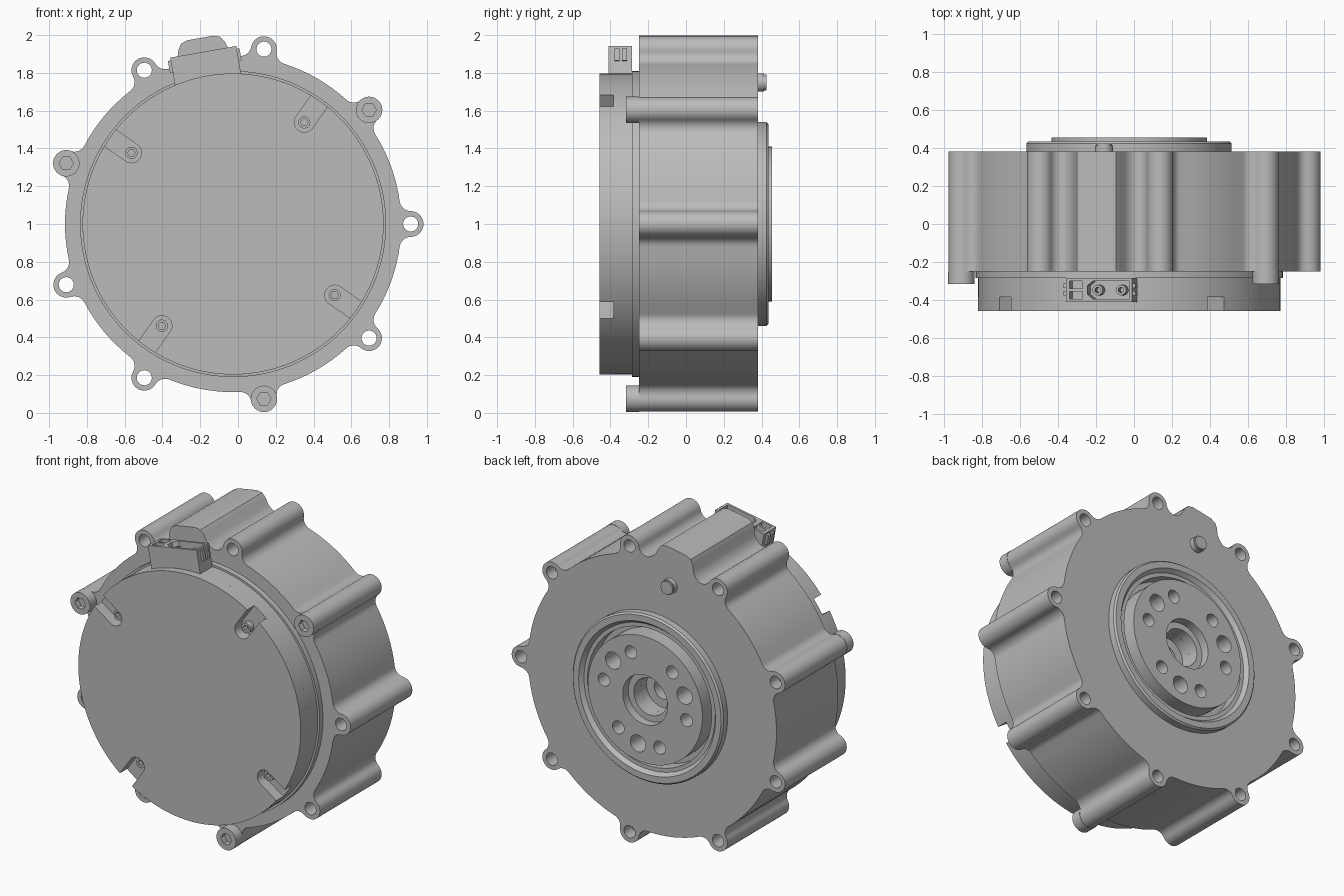
import bpy, bmesh
from math import sin, cos, pi, radians, sqrt, acos, atan2, hypot
from mathutils import Vector, Matrix

if "Cube" in bpy.data.objects:
    bpy.data.objects.remove(bpy.data.objects["Cube"], do_unlink=True)

CENTRE = Vector((-0.026, 0, 1.0))
grey = bpy.data.materials.new("machined_grey")
grey.use_nodes = True
grey.diffuse_color = (0.5, 0.5, 0.5, 1)
grey.node_tree.nodes["Principled BSDF"].inputs["Base Color"].default_value = (0.5, 0.5, 0.5, 1)

FRONTAL = (Vector((1, 0, 0)), Vector((0, 0, 1)), Vector((0, 1, 0)))


def finish(name, bm):
    bmesh.ops.remove_doubles(bm, verts=bm.verts, dist=1e-5)
    bmesh.ops.recalc_face_normals(bm, faces=bm.faces)
    mesh = bpy.data.meshes.new(name)
    bm.to_mesh(mesh)
    bm.free()
    mesh.materials.append(grey)
    ob = bpy.data.objects.new(name, mesh)
    bpy.context.collection.objects.link(ob)
    bpy.ops.object.select_all(action="DESELECT")
    ob.select_set(True)
    bpy.context.view_layer.objects.active = ob
    bpy.ops.object.shade_smooth_by_angle(angle=radians(35))
    return ob


def plate(name, loops, low, high, axes=FRONTAL):
    """Extrude nested outlines (inner ones become holes) from low to high."""
    curve = bpy.data.curves.new(name, "CURVE")
    curve.dimensions = "2D"
    curve.fill_mode = "BOTH"
    curve.extrude = (high - low) / 2
    for loop in loops:
        spline = curve.splines.new("POLY")
        spline.points.add(len(loop) - 1)
        for point, (u, v) in zip(spline.points, loop):
            point.co = (u, v, 0, 1)
        spline.use_cyclic_u = True
    temp = bpy.data.objects.new("temp", curve)
    bpy.context.collection.objects.link(temp)
    bpy.context.view_layer.update()
    mesh = bpy.data.meshes.new_from_object(temp.evaluated_get(bpy.context.evaluated_depsgraph_get()))
    bm = bmesh.new()
    bm.from_mesh(mesh)
    bpy.data.objects.remove(temp)
    bpy.data.curves.remove(curve)
    bpy.data.meshes.remove(mesh)
    for vert in bm.verts:
        u, v, w = vert.co
        vert.co = CENTRE + axes[0] * u + axes[1] * v + axes[2] * (w + (low + high) / 2)
    return finish(name, bm)


def lathe(name, profile):
    """Spin a closed (radius, y) profile about the motor axis."""
    bm = bmesh.new()
    verts = [bm.verts.new(CENTRE + Vector((r, y, 0))) for r, y in profile]
    edges = [bm.edges.new((verts[i - 1], verts[i])) for i in range(len(verts))]
    bmesh.ops.spin(bm, geom=verts + edges, cent=CENTRE, axis=(0, 1, 0), angle=2 * pi, steps=96)
    return finish(name, bm)


def polar(r, degrees):
    return r * cos(radians(degrees)), r * sin(radians(degrees))


def arc(cx, cy, r, start, end, n):
    return [(cx + r * cos(start + (end - start) * i / n), cy + r * sin(start + (end - start) * i / n))
            for i in range(n + 1)]


def circle(r, centre=(0, 0), n=32):
    return arc(*centre, r, 0, 2 * pi, n)[:-1]


def rect(u0, u1, v0, v1):
    return [(u0, v0), (u1, v0), (u1, v1), (u0, v1)]


def outline(radius, features):
    """Circle interrupted by features: {degrees: points as (radial, tangential)}."""
    parts = []
    for deg, pts in sorted(features.items()):
        a = radians(deg)
        parts.append([(r * cos(a) - t * sin(a), r * sin(a) + t * cos(a)) for r, t in pts])
    loop = []
    for i, part in enumerate(parts):
        loop += part
        nxt = parts[(i + 1) % len(parts)][0]
        start = atan2(part[-1][1], part[-1][0])
        span = (atan2(nxt[1], nxt[0]) - start) % (2 * pi)
        if span < pi:
            n = max(2, int(span / 0.05))
            loop += arc(0, 0, radius, start, start + span, n)[1:-1]
    return loop


# Housing with nine filleted screw lobes and a cable bump
R, D, LOBE, FILLET = 0.89, 0.94, 0.068, 0.06
beta = acos(((R + FILLET) ** 2 + D ** 2 - (LOBE + FILLET) ** 2) / (2 * (R + FILLET) * D))
fx, fy = (R + FILLET) * cos(beta), (R + FILLET) * sin(beta)
to_lobe = atan2(-fy, D - fx)
half = arc(fx, fy, FILLET, to_lobe, beta - pi, 8)
if abs(half[-1][1] - R * sin(beta)) > 1e-3 or abs(beta - pi - to_lobe) > pi:
    half = arc(fx, fy, FILLET, to_lobe, beta + pi, 8)
tip = atan2(fy, fx - D)
lobe = [(r, -t) for r, t in reversed(half)] + arc(D, 0, LOBE, -tip, tip, 20)[1:-1] + half
side = [(1.0, 0.07), (0.988, 0.105), (0.96, 0.124), (0.915, 0.138), (0.887, 0.16), (sqrt(R * R - 0.185 ** 2), 0.185)]
bump = [(r, -t) for r, t in reversed(side)] + side
lobes = {40 * i: lobe for i in range(9)}
holes = [circle(0.04, polar(D, a), 24) for a in lobes]
plate("housing", [outline(R, {**lobes, 100: bump}), circle(0.45, n=96)] + holes, -0.25, 0.382)

# Front cover with four open slots and their screws
SLOT, SLOT_R, COVER = 0.053, 0.657, 0.797
rim = sqrt(COVER ** 2 - SLOT ** 2)
slot = [(rim, -SLOT)] + arc(SLOT_R, 0, SLOT, 1.5 * pi, 0.5 * pi, 16) + [(rim, SLOT)]
slots = [55, 145, 235, 325]
plate("cover_face", [outline(COVER, {a: slot for a in slots})], -0.459, -0.385)
plate("cover_base", [circle(COVER, n=128)], -0.385, -0.24)
plate("cover_flange", [circle(0.81, n=128)], -0.285, -0.245)
for a in slots:
    c = polar(SLOT_R, a)
    plate("cover_screw", [circle(0.032, c), circle(0.02, c, 6)], -0.42, -0.38)

# Socket head bolts in every third lobe
for a in (40, 160, 280):
    c = polar(D, a)
    plate("bolt_head", [circle(0.07, c), circle(0.038, c, 6)], -0.317, -0.28)
    plate("bolt_collar", [circle(0.07, c)], -0.28, -0.25)
    plate("bolt_shank", [circle(0.039, c, 24)], -0.25, 0.3)

# Rear bearing ring around a sunken groove
lathe("bearing_ring", [(0.54, 0.37), (0.54, 0.425), (0.53, 0.436), (0.49, 0.436),
                       (0.47, 0.41), (0.445, 0.41), (0.445, 0.3), (0.46, 0.3)])

# Output flange with three groups of holes and a stepped bore
flange_holes = [circle(0.055 if k == 0 else 0.042, polar(0.3, a + k), 24)
                for a in (40, 160, 280) for k in (-30, 0, 30)]
plate("output_flange", [circle(0.41, n=96), circle(0.16, n=48)] + flange_holes, 0.32, 0.455)
lathe("bore_step", [(0.165, 0.4), (0.12, 0.4), (0.12, 0.33), (0.165, 0.33)])
plate("groove_floor", [circle(0.45, n=96), circle(0.12, n=48)], 0.27, 0.33)
plate("bore_floor", [circle(0.3, n=48), circle(0.065)], 0.2, 0.27)
plate("bore_end", [circle(0.3, n=48)], 0.15, 0.2)

# Locating pin on the rear face
pin = polar(0.76, 100)
plate("pin", [circle(0.048, pin)], 0.375, 0.414)
plate("pin_tip", [circle(0.042, pin)], 0.414, 0.425)

# Cable socket opening outwards beside the bump
TILT = radians(10)
SOCKET = (Vector((cos(TILT), 0, sin(TILT))), Vector((0, 1, 0)), Vector((-sin(TILT), 0, cos(TILT))))
shell = rect(-0.175, 0.18, -0.41, -0.285)
key = [(-0.06, -0.37), (-0.03, -0.395), (0.165, -0.395), (0.165, -0.3), (-0.03, -0.3), (-0.06, -0.325)]
plate("socket_base", [shell], 0.77, 0.83, SOCKET)
plate("socket_wall", [shell, key, rect(-0.155, -0.085, -0.395, -0.355),
                      rect(-0.155, -0.085, -0.34, -0.3)], 0.83, 0.925, SOCKET)
for u in (-0.01, 0.115):
    plate("socket_contact", [circle(0.028, (u, -0.348), 16), circle(0.015, (u, -0.348), 8)], 0.82, 0.9, SOCKET)
for u in (-0.19, 0.18):
    for v in (-0.378, -0.338):
        plate("socket_tab", [rect(u, u + 0.015, v, v + 0.025)], 0.845, 0.91, SOCKET)
